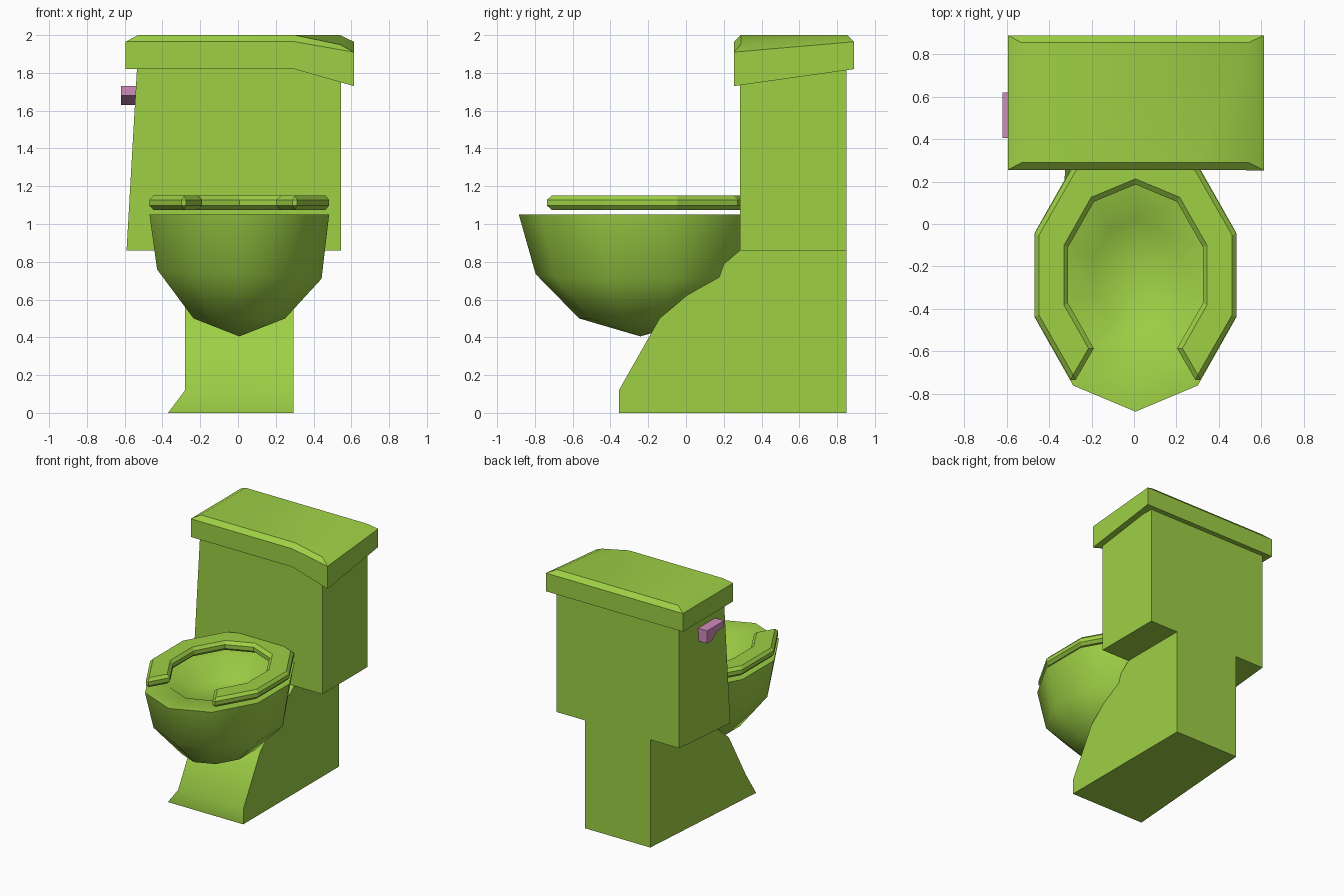
import bpy, bmesh
from math import sin, cos, pi, radians

if "Cube" in bpy.data.objects:
    bpy.data.objects.remove(bpy.data.objects["Cube"])


def material(name, rgb):
    m = bpy.data.materials.new(name)
    m.diffuse_color = (*rgb, 1)
    m.use_nodes = True
    m.node_tree.nodes["Principled BSDF"].inputs["Base Color"].default_value = m.diffuse_color
    return m


GREEN = material("green_ceramic", (0.34, 0.63, 0.06))
PINK = material("pink_handle", (0.62, 0.26, 0.5))


def finish(name, bm, mat=GREEN, angle=40, bevel=0):
    bmesh.ops.remove_doubles(bm, verts=bm.verts, dist=1e-4)
    bmesh.ops.recalc_face_normals(bm, faces=bm.faces)
    mesh = bpy.data.meshes.new(name)
    bm.to_mesh(mesh)
    bm.free()
    ob = bpy.data.objects.new(name, mesh)
    bpy.context.collection.objects.link(ob)
    mesh.materials.append(mat)
    if bevel:
        mod = ob.modifiers.new("bevel", 'BEVEL')
        mod.width, mod.segments = bevel, 1
        mod.limit_method, mod.angle_limit = 'ANGLE', radians(60)
    else:
        bpy.ops.object.select_all(action='DESELECT')
        ob.select_set(True)
        bpy.context.view_layer.objects.active = ob
        bpy.ops.object.shade_smooth_by_angle(angle=radians(angle))
    return ob


def loft(bm, rings, closed=True):
    """Skin a list of point rings with quads and return their vertices."""
    rows = [[bm.verts.new(p) for p in r] for r in rings]
    n = len(rows[0])
    for a, b in zip(rows, rows[1:]):
        for i in range(n if closed else n - 1):
            j = (i + 1) % n
            bm.faces.new((a[i], a[j], b[j], b[i]))
    return rows


def prism(name, profile, x0, x1, mat=GREEN, moves=()):
    """Extrude a (y, z) profile along x; moves pull left-hand points in x."""
    bm = bmesh.new()
    left, right = loft(bm, [[(x, y, z) for y, z in profile] for x in (x0, x1)])
    for i, x in moves:
        left[i].co.x = x
    bm.faces.new(left)
    bm.faces.new(right)
    return finish(name, bm, mat)


CX, CY = 0.007, -0.241


def oval(rx, ry, z, tilt=0, ks=range(10)):
    """Ten-sided oval starting at the front point."""
    return [(CX + rx * sin(k * pi / 5), CY - ry * cos(k * pi / 5),
             z - tilt * sin(k * pi / 5)) for k in ks]


# Pedestal and tank, each with one front-left corner pulled outwards
prism("pedestal", [(-.355, 0), (-.355, .12), (-.14, .5), (.285, .86),
                   (.85, .86), (.85, 0)], -.28, .295, moves=[(0, -.37)])
prism("tank", [(.285, .86), (.285, 1.82), (.85, 1.82), (.85, .86)],
      -.535, .545, moves=[(0, -.59)])

# Flush handle
prism("flush_handle", [(.405, 1.73), (.62, 1.73), (.62, 1.63), (.56, 1.63),
                       (.49, 1.68), (.405, 1.68)], -.62, -.52, PINK)

# Tank lid with a drooping front-right corner
outer = [(-.595, .255), (.3, .255), (.613, .253), (.613, .89), (-.595, .89)]
inner = [(-.53, .29), (.3, .29), (.54, .29), (.54, .855), (-.53, .855)]
bm = bmesh.new()
rows = loft(bm, [[(x, y, z - (drop if i == 2 else 0))
                  for i, (x, y) in enumerate(pts)]
                 for pts, z, drop in ((outer, 1.82, .09), (outer, 1.965, .055),
                                      (inner, 2.0, .05))])
for r in (rows[0], rows[2]):
    bm.faces.new((r[1], r[2], r[3]))
    bm.faces.new((r[0], r[1], r[3], r[4]))
finish("tank_lid", bm, angle=30)

# Bowl: outer shell, rim, inner wall and floor
bm = bmesh.new()
rows = loft(bm, [oval(0, 0, .405), oval(.255, .325, .5),
                 oval(.458, .555, .735, .026), oval(.5, .644, 1.05),
                 oval(.334, .4275, 1.05), oval(.205, .267, .93)])
bm.faces.new(rows[-1])
bmesh.ops.dissolve_degenerate(bm, edges=bm.edges, dist=1e-5)
finish("bowl", bm, angle=45)

# Seat: open-fronted ring with chamfered edges
ks = range(1, 10)
sections = zip(*[oval(rx, ry, z, ks=ks) for rx, ry, z in (
    (.5, .635, 1.075), (.5, .635, 1.15), (.334, .4275, 1.15), (.334, .4275, 1.075))])
bm = bmesh.new()
rows = loft(bm, list(sections))
bm.faces.new(rows[0])
bm.faces.new(rows[-1])
finish("seat", bm, bevel=.022)
